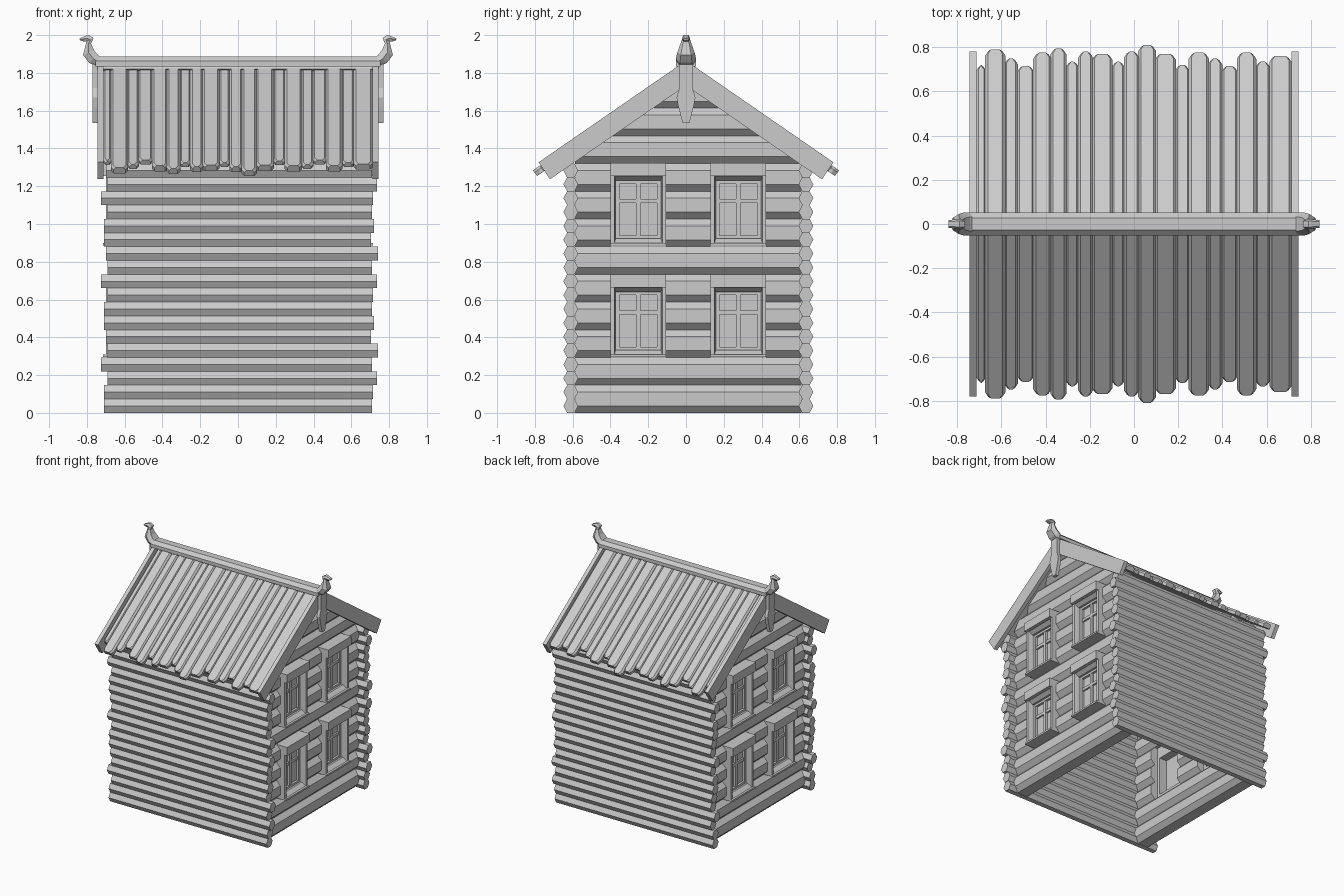
import bpy, bmesh
from mathutils import Vector

if "Cube" in bpy.data.objects:
    bpy.data.objects.remove(bpy.data.objects["Cube"])

CY = 0.0125            # body of the house sits slightly off centre
SLOPE, TOP = 0.69, 1.865
N = Vector((0, SLOPE, 1)).normalized()      # roof normal (+y side)
PITCH = 1.32 / 9       # gable log height (two side logs each)


def loft(bm, rings, caps=True):
    """Skin a list of equal-length point rings, optionally capping the ends."""
    vs = [[bm.verts.new(p) for p in r] for r in rings]
    n = len(rings[0])
    for a, b in zip(vs, vs[1:]):
        for i in range(n):
            j = (i + 1) % n
            bm.faces.new((a[i], a[j], b[j], b[i]))
    if caps:
        bm.faces.new(vs[0])
        bm.faces.new(vs[-1])


def finish(bm, name, mirror=""):
    """Make the object, mirrored across the given world axes."""
    for ax in mirror:
        k = "xy".index(ax)
        geo = bmesh.ops.duplicate(bm, geom=bm.verts[:] + bm.edges[:] + bm.faces[:])["geom"]
        for v in geo:
            if isinstance(v, bmesh.types.BMVert):
                v.co[k] = -v.co[k]
    bmesh.ops.recalc_face_normals(bm, faces=bm.faces[:])
    me = bpy.data.meshes.new(name)
    bm.to_mesh(me)
    bm.free()
    ob = bpy.data.objects.new(name, me)
    bpy.context.collection.objects.link(ob)
    return ob


def box(bm, x0, x1, y0, y1, z0, z1):
    loft(bm, [[(x, y0, z0), (x, y1, z0), (x, y1, z1), (x, y0, z1)] for x in (x0, x1)])


# Long side walls: stacks of hexagonal logs with staggered ends
left = (-0.71, -0.71, -0.69, -0.725, -0.69, -0.70)
right = (0.71, 0.715, 0.735, 0.71, 0.74, 0.705, 0.72)
for side, nm in ((-1, "front_log_wall"), (1, "back_log_wall")):
    bm = bmesh.new()
    h, w = PITCH / 4, 0.039
    for i in range(18):
        z, y = h * (2 * i + 1), CY + side * 0.6225
        sec = [(w, 0), (w / 2, h), (-w / 2, h), (-w, 0), (-w / 2, -h), (w / 2, -h)]
        loft(bm, [[(x, y + a, z + b) for a, b in sec]
                  for x in (left[i % 6], right[i % 7])])
    finish(bm, nm)

# Gable walls: octagonal logs, broken by the windows and cut to the roof slope
WIN = (-0.265, 0.265)
HW = 0.147
bm = bmesh.new()
h = PITCH / 2
sec = [(0.08, -0.037), (0.08, 0.037), (0.045, h), (-0.045, h),
       (-0.08, 0.037), (-0.08, -0.037), (-0.045, -h), (0.045, -h)]
for i in range(12):
    z = h * (2 * i + 1)
    if i in (2, 3, 4, 6, 7, 8):
        cuts = [-0.6, WIN[0] - HW, WIN[0] + HW, WIN[1] - HW, WIN[1] + HW, 0.6]
    else:
        cuts = [-0.6, 0.6]
    for a, b in zip(cuts[::2], cuts[1::2]):
        rings = []
        for y in (a, b):
            ring = []
            for p, q in sec:
                lim = (1.80 - z - q) / SLOPE
                ring.append((0.58 + p, max(-lim, min(lim, CY + y)), z + q))
            rings.append(ring)
        loft(bm, rings)
finish(bm, "gable_log_walls", "x")

# Windows: casing with splayed reveal, sash, glazing bars and pane
frames, sashes, panes = bmesh.new(), bmesh.new(), bmesh.new()
for wy in WIN:
    for zb in (0.295, 0.885):
        y = CY + wy

        def rect(x, hw, lo, hi):
            return [(x, y - hw, zb + lo), (x, y + hw, zb + lo),
                    (x, y + hw, zb + hi), (x, y - hw, zb + hi)]
        rings = [rect(0.56, HW, 0, 0.437), rect(0.70, HW, 0, 0.372), rect(0.70, 0.127, 0.012, 0.372),
                 rect(0.665, 0.12, 0.038, 0.345), rect(0.56, 0.12, 0.038, 0.345)]
        rings[1] = rect(0.70, HW, 0, 0.437)
        loft(frames, rings + rings[:1], False)
        box(frames, 0.66, 0.722, y - HW, y + HW, zb + 0.368, zb + 0.437)   # head board
        box(frames, 0.66, 0.715, y - HW, y + HW, zb, zb + 0.014)           # sill
        inner = [rect(0.625, 0.122, 0.036, 0.347), rect(0.65, 0.122, 0.036, 0.347),
                 rect(0.65, 0.10, 0.055, 0.328), rect(0.625, 0.10, 0.055, 0.328)]
        loft(sashes, inner + inner[:1], False)
        box(sashes, 0.625, 0.648, y - 0.012, y + 0.012, zb + 0.05, zb + 0.33)
        box(sashes, 0.625, 0.646, y - 0.105, y + 0.105, zb + 0.225, zb + 0.248)
        box(panes, 0.625, 0.632, y - 0.105, y + 0.105, zb + 0.05, zb + 0.33)
finish(frames, "window_casings", "x")
finish(sashes, "window_sashes", "x")
finish(panes, "window_panes", "x")

# Roof planks: chamfered boards of uneven width and length
edges = (-0.712, -0.67, -0.585, -0.527, -0.453, -0.375, -0.308, -0.25, -0.187, -0.10, -0.043,
         0.022, 0.097, 0.187, 0.25, 0.337, 0.397, 0.468, 0.55, 0.615, 0.71)
ends = (0.735, 0.80, 0.765, 0.73, 0.785, 0.805, 0.75, 0.79, 0.78, 0.75,
        0.79, 0.82, 0.78, 0.735, 0.785, 0.765, 0.73, 0.785, 0.75, 0.77)
bm = bmesh.new()
for i, end in enumerate(ends):
    x0, x1 = edges[i], edges[i + 1]
    t = -0.018 if end > 0.768 else -0.028
    rings = []
    for y, inset in ((0.0, 0), (end - 0.02, 0), (end, 0.014)):
        base = Vector((0, y, TOP - SLOPE * y))
        a, b = x0 + inset - 0.003, x1 - inset + 0.003
        pts = [(a, -0.055), (b, -0.055), (b, t - 0.014), (b - 0.012, t), (a + 0.012, t), (a, t - 0.014)]
        rings.append([base + N * n + Vector((x, 0, 0)) for x, n in pts])
    loft(bm, rings)
finish(bm, "roof_planks", "y")

# Bargeboards along the gable edges
bm = bmesh.new()
prof = [(0, TOP), (0.78, 1.327), (0.72, 1.237), (0, 1.733)]
loft(bm, [[(x, y, z) for y, z in prof] for x in (0.713, 0.744)])
finish(bm, "bargeboards", "xy")

# Carved pendant boards under the ridge ends
bm = bmesh.new()
half = [(0.036, 1.85), (0.034, 1.72), (0.05, 1.67), (0.04, 1.62), (0.018, 1.535)]
prof = half + [(-y, z) for y, z in reversed(half)]
loft(bm, [[(x, y, z) for y, z in prof] for x in (0.742, 0.77)])
finish(bm, "gable_pendants", "x")

# Ridge beam with chamfered top
bm = bmesh.new()
sec = [(-0.053, 1.835), (0.053, 1.835), (0.053, 1.862), (0.028, 1.887), (-0.028, 1.887), (-0.053, 1.862)]
loft(bm, [[(x, y, z) for y, z in sec] for x in (-0.755, 0.755)])
finish(bm, "ridge_beam")

# Carved bird-head finials: neck lofted upward, then out to the beak
bm = bmesh.new()
stations = [(0.73, 1.885, 0.755, 1.835, 0.053), (0.742, 1.895, 0.79, 1.855, 0.053),
            (0.762, 1.92, 0.82, 1.895, 0.046), (0.778, 1.955, 0.806, 1.95, 0.03),
            (0.765, 1.985, 0.803, 1.967, 0.022), (0.79, 2.0, 0.808, 1.967, 0.022),
            (0.805, 1.997, 0.815, 1.966, 0.021), (0.84, 1.982, 0.836, 1.972, 0.017)]
rings = []
for xi, zi, xo, zo, w in stations:
    xm, zm = (xi + xo) / 2, (zi + zo) / 2
    rings.append([(xi, -w * 0.6, zi), (xi, w * 0.6, zi), (xm, w, zm),
                  (xo, w * 0.6, zo), (xo, -w * 0.6, zo), (xm, -w, zm)])
loft(bm, rings)
finish(bm, "ridge_finials", "x")
